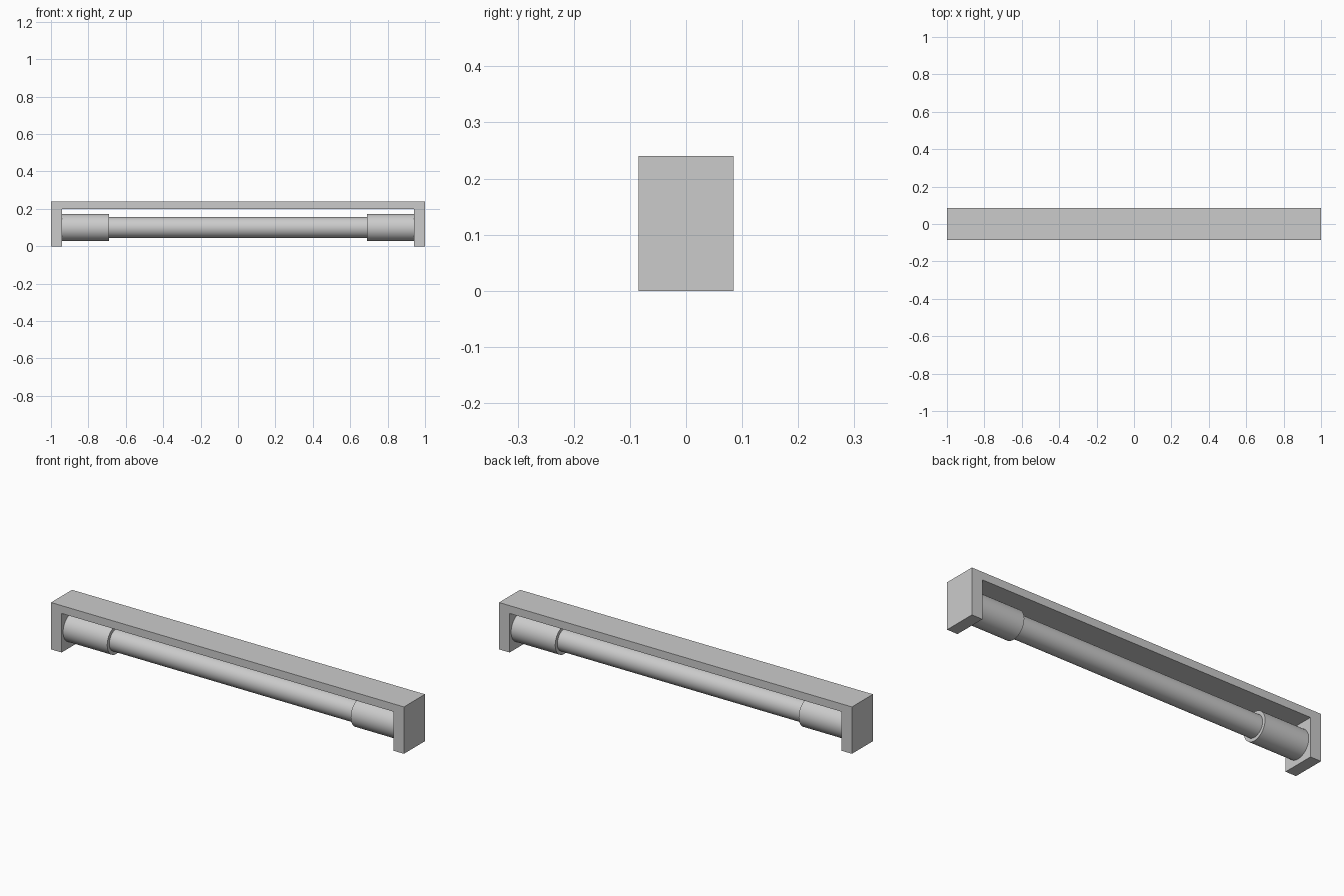
import bpy, bmesh, math

if "Cube" in bpy.data.objects:
    bpy.data.objects.remove(bpy.data.objects["Cube"])

CENTRE_Z = 0.10


def extrude_profile(name, profile, depth):
    """Extrude an XZ outline symmetrically along Y."""
    bm = bmesh.new()
    face = bm.faces.new([bm.verts.new((x, -depth / 2, z)) for x, z in profile])
    res = bmesh.ops.extrude_face_region(bm, geom=[face])
    verts = [v for v in res["geom"] if isinstance(v, bmesh.types.BMVert)]
    bmesh.ops.translate(bm, verts=verts, vec=(0, depth, 0))
    bmesh.ops.recalc_face_normals(bm, faces=bm.faces)
    mesh = bpy.data.meshes.new(name)
    bm.to_mesh(mesh)
    bm.free()
    obj = bpy.data.objects.new(name, mesh)
    bpy.context.collection.objects.link(obj)
    return obj


def rod(name, x0, x1, radius):
    """Smooth cylinder lying along X."""
    bpy.ops.mesh.primitive_cylinder_add(
        vertices=64, radius=radius, depth=x1 - x0,
        location=((x0 + x1) / 2, 0, CENTRE_Z), rotation=(0, math.pi / 2, 0))
    obj = bpy.context.object
    obj.name = name
    bpy.ops.object.shade_smooth_by_angle(angle=math.radians(30))
    return obj


# Housing: top bar with a downturned block at each end
half = [(1, 0.24), (1, 0), (0.94, 0), (0.94, 0.20)]
extrude_profile("housing", half + [(-x, z) for x, z in reversed(half)], 0.17)

# Tube between the end sockets
rod("tube", -0.69, 0.69, 0.056)

# Thicker end sockets
rod("socket_left", -0.94, -0.69, 0.073)
rod("socket_right", 0.69, 0.94, 0.073)
